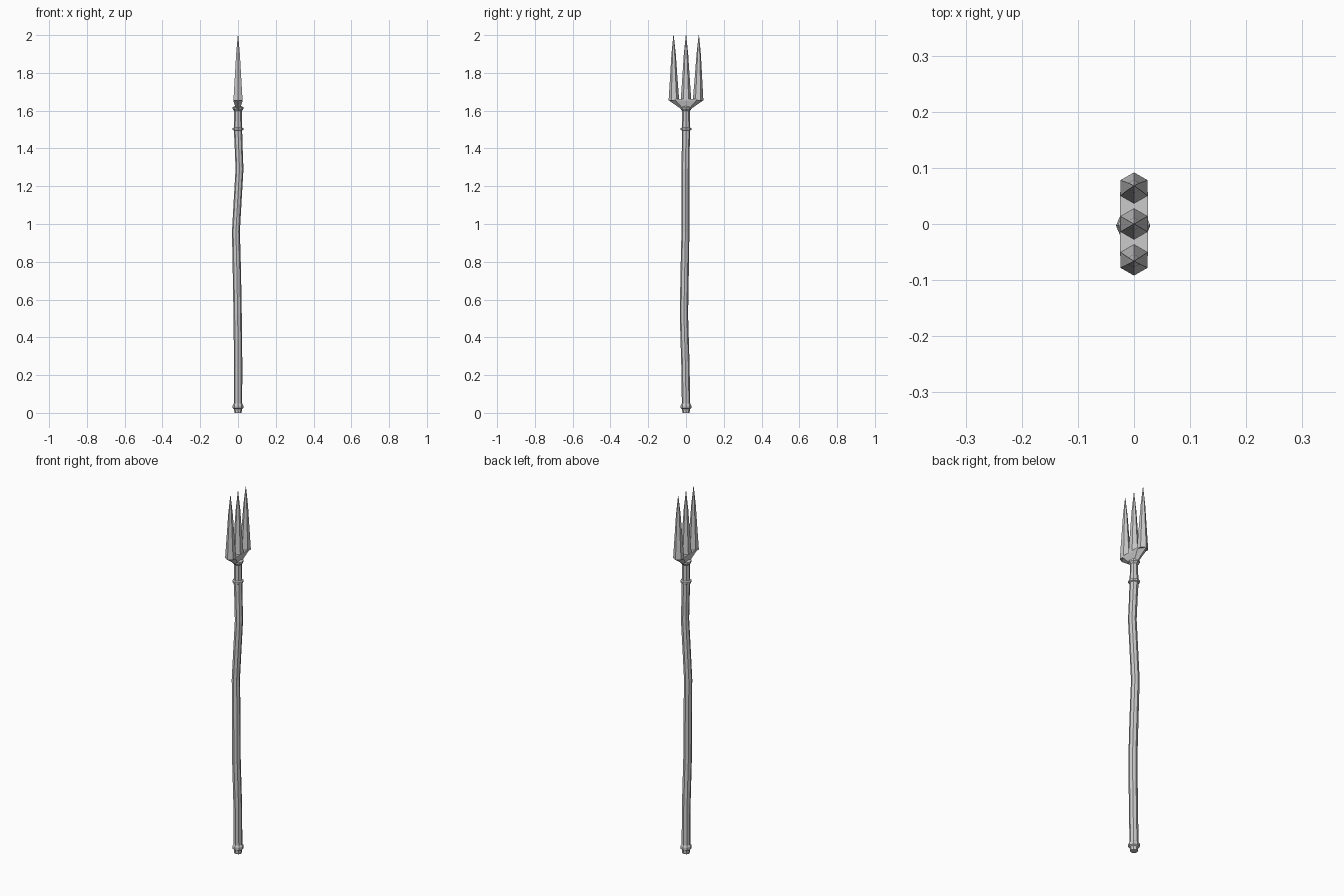
import bpy, bmesh
from math import cos, sin, pi

if "Cube" in bpy.data.objects:
    bpy.data.objects.remove(bpy.data.objects["Cube"])

def loft(name, sections):
    """Join equal-sized rings of points into a closed flat-shaded solid."""
    bm = bmesh.new()
    rings = [[bm.verts.new(p) for p in s] for s in sections]
    n = len(rings[0])
    for a, b in zip(rings, rings[1:]):
        for i in range(n):
            j = (i + 1) % n
            bm.faces.new((a[i], a[j], b[j], b[i]))
    bm.faces.new(rings[0][::-1])
    bm.faces.new(rings[-1])
    bmesh.ops.recalc_face_normals(bm, faces=bm.faces[:])
    me = bpy.data.meshes.new(name)
    bm.to_mesh(me)
    bm.free()
    ob = bpy.data.objects.new(name, me)
    bpy.context.collection.objects.link(ob)
    return ob

def ring(x, y, z, r, n=8, turn=0.0):
    return [(x + r * cos(2 * pi * i / n + turn),
             y + r * sin(2 * pi * i / n + turn), z) for i in range(n)]

# Slightly crooked wooden pole with butt collar and upper binding: x, y, z, radius
pole = [
    (0, 0, 0.0, 0.019), (0, 0, 0.02, 0.021), (0, 0, 0.025, 0.028),
    (0, 0, 0.04, 0.028), (0, 0, 0.05, 0.022),
    (0.001, -0.003, 0.25, 0.022), (-0.002, -0.011, 0.52, 0.022),
    (-0.006, -0.007, 0.75, 0.022), (-0.011, -0.003, 0.96, 0.021),
    (-0.002, -0.003, 1.12, 0.021), (0.008, -0.003, 1.29, 0.021),
    (0.003, -0.001, 1.42, 0.021), (0, 0, 1.495, 0.022),
    (0, 0, 1.498, 0.028), (0, 0, 1.508, 0.028), (0, 0, 1.512, 0.02),
]
loft("pole", [ring(*p) for p in pole])

# Metal socket with a flared lip
socket = [(1.505, 0.021), (1.598, 0.020), (1.608, 0.028), (1.618, 0.028), (1.625, 0.014)]
loft("socket", [ring(0, 0, z, r) for z, r in socket])

# Wedge-shaped crossbar: stretched hexagon flaring upward
def bar(x, y, tip, z):
    return [(0, -tip, z), (x, -y, z), (x, y, z), (0, tip, z), (-x, y, z), (-x, -y, z)]
loft("crossbar", [bar(0.012, 0.018, 0.03, 1.612), bar(0.025, 0.056, 0.092, 1.655),
                  bar(0.025, 0.056, 0.092, 1.662)])

# Three hexagonal spikes
for name, y0, y1 in (("left_prong", -0.064, -0.066), ("middle_prong", 0, 0),
                     ("right_prong", 0.064, 0.068)):
    levels = [(0, 1.655, 0.028), (0.45, 1.77, 0.020), (0.8, 1.90, 0.0115), (1, 2.0, 0.001)]
    loft(name, [ring(0, y0 + (y1 - y0) * t, z, r, 6, pi / 6) for t, z, r in levels])
